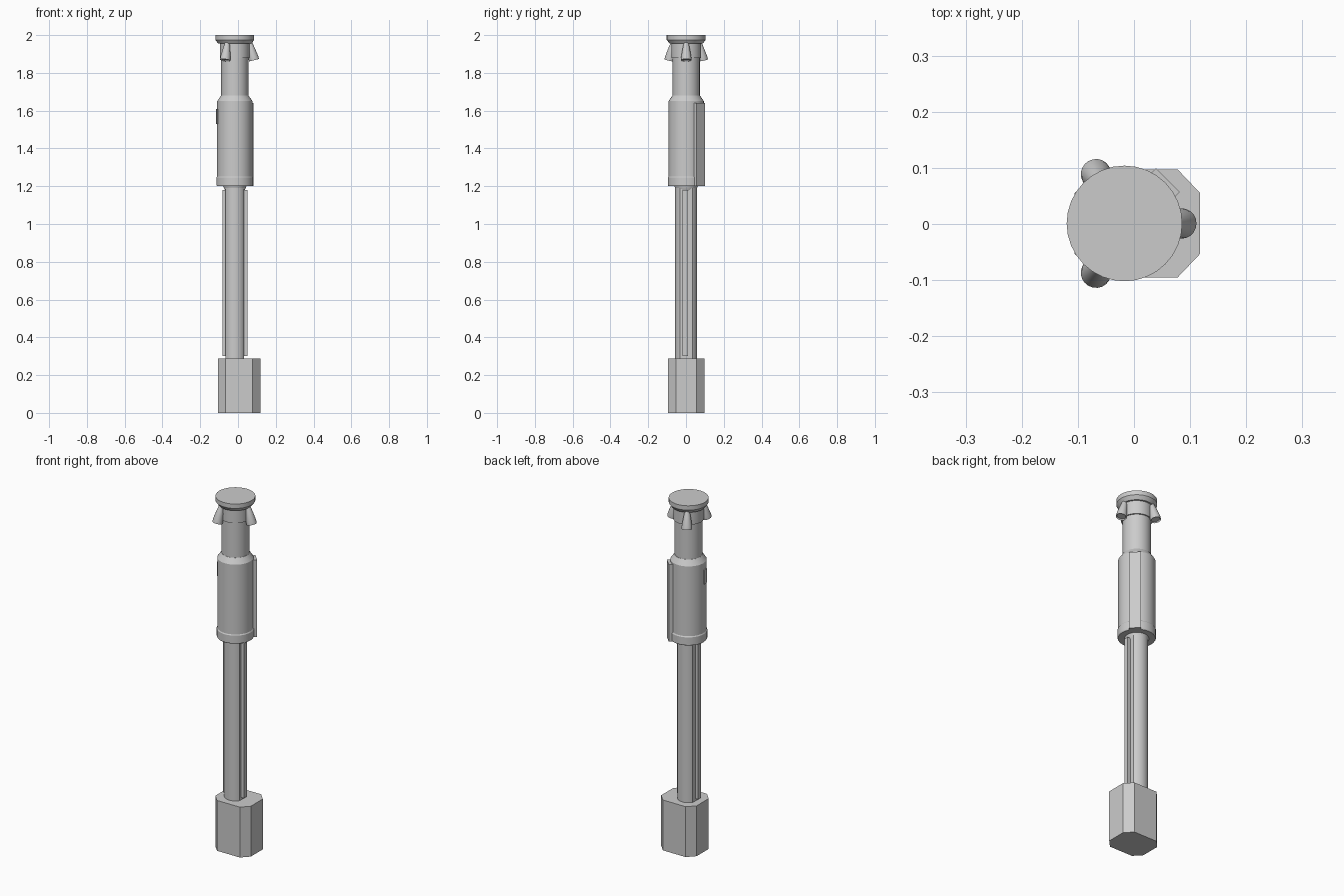
import bpy, bmesh, math
from mathutils import Matrix, Vector

cube = bpy.data.objects.get("Cube")
if cube:
    bpy.data.objects.remove(cube, do_unlink=True)

AXIS = Vector((-0.017, 0.001, 0))

grey = bpy.data.materials.new("plain grey")
grey.use_nodes = True
grey.diffuse_color = (0.6, 0.6, 0.6, 1)
grey.node_tree.nodes["Principled BSDF"].inputs["Base Color"].default_value = (0.6, 0.6, 0.6, 1)


def finish(name, bm, smooth=True):
    bmesh.ops.recalc_face_normals(bm, faces=bm.faces)
    mesh = bpy.data.meshes.new(name)
    bm.to_mesh(mesh)
    bm.free()
    mesh.materials.append(grey)
    obj = bpy.data.objects.new(name, mesh)
    bpy.context.collection.objects.link(obj)
    if smooth:
        bpy.ops.object.select_all(action="DESELECT")
        obj.select_set(True)
        bpy.context.view_layer.objects.active = obj
        bpy.ops.object.shade_smooth_by_angle(angle=math.radians(30))
    return obj


def lathe(name, profile, matrix=None, sides=32, flat=None):
    """Capped turned part from (radius, height) pairs; flat clamps x."""
    bm = bmesh.new()
    rings = []
    for r, z in profile:
        ring = []
        for i in range(sides):
            a = math.tau * i / sides
            x, y = r * math.cos(a), r * math.sin(a)
            if flat:
                x = max(-flat, min(flat, x))
            ring.append(bm.verts.new((x, y, z)))
        rings.append(ring)
    for low, high in zip(rings, rings[1:]):
        for i in range(sides):
            j = (i + 1) % sides
            bm.faces.new((low[i], low[j], high[j], high[i]))
    bm.faces.new(rings[0])
    bm.faces.new(rings[-1])
    bm.transform(matrix or Matrix.Translation(AXIS))
    return finish(name, bm)


def radial_box(name, angle, inner, outer, width, low, high, shift=0):
    """Block standing out from the axis in the given direction."""
    bm = bmesh.new()
    bmesh.ops.create_cube(bm, size=1)
    bm.transform(Matrix.Translation(AXIS) @ Matrix.Rotation(math.radians(angle), 4, "Z")
                 @ Matrix.Translation(((inner + outer) / 2, shift, (low + high) / 2))
                 @ Matrix.Diagonal((outer - inner, width, high - low, 1)))
    return finish(name, bm, False)


# Eight-sided foot block
bm = bmesh.new()
quarter = [(0.112, 0.054), (0.072, 0.096)]
outline = quarter + [(-x, y) for x, y in reversed(quarter)]
outline += [(-x, -y) for x, y in outline]
base = bm.faces.new([bm.verts.new((x + 0.006, y + 0.001, 0)) for x, y in outline])
top = bmesh.ops.extrude_face_region(bm, geom=[base])["geom"]
bmesh.ops.translate(bm, vec=(0, 0, 0.287), verts=[v for v in top if isinstance(v, bmesh.types.BMVert)])
finish("foot_block", bm, False)

# Shaft with flattened sides and a narrow rail on each flat
lathe("shaft", [(0.058, 0.28), (0.058, 1.2)], flat=0.049)
radial_box("left_rail", 0, 0.04, 0.066, 0.027, 0.3, 1.18, -0.005)
radial_box("right_rail", 180, 0.04, 0.066, 0.027, 0.3, 1.18, 0.005)

# Main body: lower collar, barrel and shoulder
lathe("shaft_seat", [(0.05, 1.175), (0.062, 1.2), (0.062, 1.21)])
lathe("lower_collar", [(0.094, 1.2), (0.097, 1.205), (0.097, 1.247), (0.093, 1.253)])
lathe("barrel", [(0.0935, 1.25), (0.0935, 1.65), (0.073, 1.68)])
radial_box("side_strip", 45, 0.08, 0.109, 0.06, 1.2, 1.64)
radial_box("side_button", 190, 0.085, 0.098, 0.03, 1.53, 1.61)

# Neck, collar and cap disc
lathe("neck", [(0.072, 1.67), (0.072, 1.9)])
lathe("neck_collar", [(0.079, 1.88), (0.079, 1.96)])
lathe("cap", [(0.088, 1.955), (0.103, 1.975), (0.103, 2.0)])

# Three nozzles flaring outward under the cap
for n in range(3):
    turn = Matrix.Rotation(math.tau * n / 3, 4, "Z")
    place = (Matrix.Translation(AXIS) @ turn @ Matrix.Translation((0.077, 0, 1.968))
             @ Matrix.Rotation(math.radians(-14), 4, "Y"))
    lathe(f"nozzle_{n + 1}",
          [(0.022, -0.098), (0.027, -0.104), (0.027, -0.088), (0.019, -0.04), (0.011, 0)],
          place, 20)
